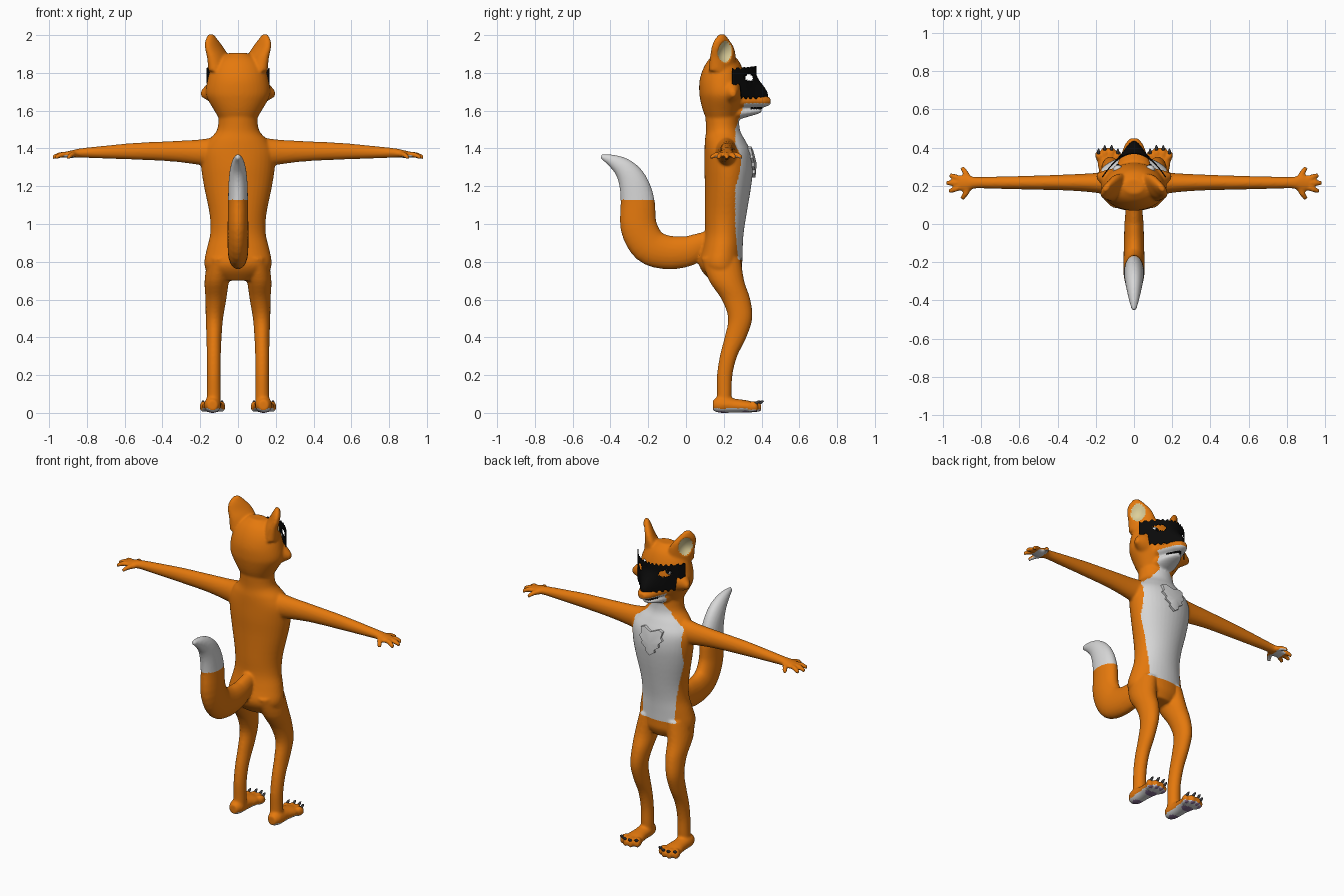
import bpy, bmesh, math
from mathutils import Vector

if "Cube" in bpy.data.objects:
    bpy.data.objects.remove(bpy.data.objects["Cube"])

def mat(name, r, g, b):
    m = bpy.data.materials.new(name)
    m.diffuse_color = (r, g, b, 1)
    m.use_nodes = True
    m.node_tree.nodes["Principled BSDF"].inputs["Base Color"].default_value = m.diffuse_color
    return m

ORANGE = mat("orange_fur", 0.78, 0.19, 0.004)
WHITE = mat("white_fur", 0.68, 0.68, 0.68)
CREAM = mat("cream_inner_ear", 0.72, 0.62, 0.32)
BLACK = mat("black", 0.003, 0.003, 0.003)
PURPLE = mat("purple_pad", 0.25, 0.16, 0.30)
CLAW = mat("dark_claw", 0.05, 0.05, 0.055)
X, Y, Z = Vector((1, 0, 0)), Vector((0, 1, 0)), Vector((0, 0, 1))

def finish(bm, name, *mats, angle=50):
    bmesh.ops.recalc_face_normals(bm, faces=bm.faces)
    me = bpy.data.meshes.new(name)
    bm.to_mesh(me)
    bm.free()
    ob = bpy.data.objects.new(name, me)
    bpy.context.collection.objects.link(ob)
    for m in mats:
        me.materials.append(m)
    for p in me.polygons:
        p.use_smooth = True
    return ob

def spline(rings, sub):
    """Smoothly interpolate ring tuples (Catmull-Rom)."""
    out = []
    k = len(rings)
    for i in range(k - 1):
        a, b, c, d = (rings[max(0, min(k - 1, j))] for j in (i - 1, i, i + 1, i + 2))
        for t in (s / sub for s in range(sub)):
            out.append([0.5 * (2 * q + (r - p) * t + (2 * p - 5 * q + 4 * r - w) * t * t
                        + (3 * q - p - 3 * r + w) * t ** 3) for p, q, r, w in zip(a, b, c, d)])
    return out + [list(rings[-1])]

def loft(bm, rings, u, v=None, n=24, sub=4):
    """Closed tube through elliptical rings (x, y, z, radius_u, radius_v)."""
    pts = spline(rings, sub)
    loops = []
    for i, (x, y, z, ru, rv) in enumerate(pts):
        tan = Vector(pts[min(i + 1, len(pts) - 1)][:3]) - Vector(pts[max(i - 1, 0)][:3])
        vv = v or tan.cross(u).normalized()
        loops.append([bm.verts.new(Vector((x, y, z)) + u * ru * math.cos(a) + vv * rv * math.sin(a))
                      for a in (math.tau * j / n for j in range(n))])
    for a, b in zip(loops, loops[1:]):
        for j in range(n):
            bm.faces.new((a[j], a[(j + 1) % n], b[(j + 1) % n], b[j]))
    bm.faces.new(loops[0])
    bm.faces.new(loops[-1])

def column(bm, prof):
    """Upright loft from (z, half width, back y, front y)."""
    loft(bm, [(0, (b + f) / 2, z, w, (f - b) / 2) for z, w, b, f in prof], X, Y, 40)

bm = bmesh.new()
# torso and neck
column(bm, [(.70, .10, .13, .27), (.75, .165, .085, .295), (.80, .178, .068, .298), (.87, .165, .085, .30),
            (.95, .147, .10, .305), (1.05, .15, .10, .32), (1.2, .18, .10, .345), (1.3, .195, .097, .355),
            (1.38, .195, .098, .345), (1.44, .16, .10, .315), (1.5, .11, .106, .285), (1.6, .103, .10, .28)])
# head
column(bm, [(1.54, .09, .115, .26), (1.60, .125, .09, .29), (1.66, .16, .075, .315), (1.70, .17, .07, .32),
            (1.76, .162, .072, .315), (1.82, .145, .09, .30), (1.87, .11, .12, .275), (1.905, .05, .16, .235)])
# muzzle and lower jaw
loft(bm, [(0, .24, 1.655, .11, .06), (0, .32, 1.652, .085, .045), (0, .38, 1.651, .062, .036),
          (0, .42, 1.650, .045, .030), (0, .447, 1.650, .022, .018)], X, Z)
loft(bm, [(0, .24, 1.585, .08, .045), (0, .33, 1.594, .058, .026), (0, .375, 1.597, .038, .016),
          (0, .40, 1.60, .02, .009)], X, Z)
# tail
loft(bm, [(0, .14, .92, .04, .05), (0, .06, .88, .045, .07), (0, 0, .855, .05, .082), (0, -.1, .85, .053, .09),
          (0, -.195, .885, .055, .097), (0, -.25, .985, .055, .097), (0, -.256, 1.12, .053, .09),
          (0, -.28, 1.22, .05, .077), (0, -.325, 1.29, .042, .058), (0, -.39, 1.335, .028, .034),
          (0, -.45, 1.357, .012, .012)], X)

toes = [(-.048, .38), (-.017, .398), (.017, .398), (.048, .38)]
EAR = {}
for s in (1, -1):
    # ear
    u, v = Vector((-.6 * s, .8, 0)), Vector((.8 * s, .6, 0))
    EAR[s] = (u, v)
    loft(bm, [(.095 * s, .19, 1.81, .08, .05), (.105 * s, .195, 1.88, .08, .042), (.124 * s, .195, 1.93, .072, .032),
              (.138 * s, .19, 1.97, .05, .024), (.143 * s, .19, 2.004, .018, .012)], u, v)
    # cheek tuft
    loft(bm, [(.11 * s, .22, 1.70, .07, .075), (.155 * s, .235, 1.70, .045, .05),
              (.195 * s, .25, 1.69, .014, .016)], Y, Z)
    # arm and palm
    loft(bm, [(.10 * s, .21, 1.38, .07, .085), (.2 * s, .215, 1.38, .052, .068), (.35 * s, .217, 1.385, .042, .054),
              (.55 * s, .216, 1.385, .036, .044), (.72 * s, .216, 1.38, .032, .033), (.83 * s, .216, 1.376, .03, .025),
              (.88 * s, .214, 1.37, .044, .02), (.92 * s, .213, 1.366, .036, .015)], Y, Z)
    # fingers
    for x0, y0, x1, y1 in [(.86, .235, .90, .297), (.90, .235, .965, .256), (.90, .215, .982, .214),
                           (.90, .195, .968, .17), (.86, .19, .90, .13)]:
        xm, ym = (x0 + x1) / 2, (y0 + y1) / 2
        loft(bm, [(x0 * s, y0, 1.366, .014, .014), (xm * s, ym, 1.367, .015, .015),
                  (x1 * s, y1, 1.352, .012, .012)], Z, n=12)
    # leg
    loft(bm, [(x * s, y, z, a, b) for z, x, y, a, b in [
        (.82, .09, .185, .07, .105), (.7, .112, .215, .065, .093), (.6, .117, .265, .055, .076),
        (.5, .125, .287, .046, .064), (.4, .127, .262, .04, .058), (.3, .128, .225, .037, .046),
        (.2, .128, .205, .036, .041), (.1, .128, .203, .037, .039), (.04, .13, .2, .038, .04)]], X, Y)
    # foot
    loft(bm, [(.135 * s, y, z, a, b) for y, z, a, b in [
        (.142, .04, .026, .028), (.18, .043, .044, .043), (.26, .038, .046, .037),
        (.32, .034, .056, .033), (.365, .03, .05, .026)]], X, Z)
    for dx, ty in toes:
        loft(bm, [((.135 + dx * .8) * s, .33, .03, .02, .024), ((.135 + dx) * s, ty - .025, .034, .02, .03),
                  ((.135 + dx * 1.05) * s, ty, .028, .015, .02)], X, Z, n=14)

# fuse everything into one smooth skin
raw = finish(bm, "body_source")
r = raw.modifiers.new("fuse", 'REMESH')
r.mode, r.voxel_size = 'VOXEL', 0.0072
sm = raw.modifiers.new("soften", 'SMOOTH')
sm.factor, sm.iterations = 0.5, 6
me = bpy.data.meshes.new_from_object(raw.evaluated_get(bpy.context.evaluated_depsgraph_get()))
bpy.data.objects.remove(raw)
bm = bmesh.new()
bm.from_mesh(me)
bm.normal_update()

# hollow the ears
hollow = set()
for vert in bm.verts:
    p = vert.co
    if p.z > 1.85:
        s = 1 if p.x > 0 else -1
        u, v = EAR[s]
        w = (p - Vector((.125 * s, .193, 0))).dot(u)
        d = (w / .047) ** 2 + ((p.z - 1.912) / .06) ** 2
        if d < 1 and vert.normal.dot(v) > .3:
            hollow.add(vert)
            vert.co = p - v * .026 * (1 - d)

def colour(f):
    """Material slot: 0 orange, 1 white, 2 cream, 3 black, 4 purple."""
    p, n = f.calc_center_median(), f.normal
    ax = abs(p.x)
    if all(v in hollow for v in f.verts):
        return 2
    if p.y < -.1 and p.z > 1.13:
        return 1
    if p.y > .345 and 1.607 < p.z < 1.619:
        return 3
    if ax < .17 and .81 < p.z < 1.64 and p.y > .26 + max(0, p.z - 1.5) * .35 + max(0, 1 - p.z) * .08:
        return 1
    if .865 < ax < .925 and n.z < -.5:
        return 1
    if p.z < .03 and n.z < -.45:
        dx = ax - .135
        ball = (dx / .04) ** 2 + ((p.y - .315) / .025) ** 2 < 1
        heel = (dx / .026) ** 2 + ((p.y - .19) / .028) ** 2 < 1
        toe = any((dx - a) ** 2 + (p.y - b + .014) ** 2 < .013 ** 2 for a, b in toes)
        return 4 if ball or heel or toe else 1
    return 0

for f in bm.faces:
    f.material_index = colour(f)
finish(bm, "body", ORANGE, WHITE, CREAM, BLACK, PURPLE)

# claws
bm = bmesh.new()
for s in (1, -1):
    for dx, ty in toes:
        x = (.135 + dx * 1.05) * s
        loft(bm, [(x, ty - .015, .046, .009, .009), (x, ty + .004, .060, .007, .007),
                  (x, ty + .016, .062, .001, .001)], X, n=10, sub=2)
finish(bm, "claws", CLAW)

# mask: curved sheet with ragged edges and eye holes
bm = bmesh.new()
NX, NZ = 56, 22
grid = []
for i in range(NX + 1):
    x = -.168 + .336 * i / NX
    jag = .005 * (-1) ** (i // 2)
    top = 1.832 - .01 * abs(x) / .168 + jag
    low = (1.738 if abs(x) > .137 else 1.668) + jag
    col = []
    for j in range(NZ + 1):
        z = low + (top - low) * j / NZ
        t = max(0, min(1, (1.80 - z) / .12))
        y = .372 - .125 * (x / .168) ** 2 + .062 * t * t * (3 - 2 * t) * math.exp(-(x / .055) ** 2)
        col.append(bm.verts.new((x, y, z)))
    grid.append(col)
for i in range(NX):
    for j in range(NZ):
        q = (grid[i][j], grid[i + 1][j], grid[i + 1][j + 1], grid[i][j + 1])
        c = sum((v.co for v in q), Vector()) / 4
        if ((abs(c.x) - .088) / .03) ** 2 + ((c.z - 1.775) / .021) ** 2 > 1:
            bm.faces.new(q)
mask = finish(bm, "mask", BLACK)
mask.modifiers.new("thickness", 'SOLIDIFY').thickness = 0.006

# eyes and pupils
for name, m, rad, y in (("eyes", WHITE, .026, .283), ("pupils", BLACK, .012, .302)):
    bm = bmesh.new()
    for s in (1, -1):
        ball = bmesh.ops.create_uvsphere(bm, u_segments=16, v_segments=10, radius=rad)
        bmesh.ops.translate(bm, verts=ball["verts"], vec=(.084 * s, y, 1.775))
    finish(bm, name, m)

# ragged chest tuft
half = [(.05, 1.41), (.075, 1.40), (.068, 1.365), (.08, 1.35), (.056, 1.325), (.06, 1.305), (.03, 1.285), (.032, 1.268)]
outline = [(0, 1.39)] + half + [(0, 1.245)] + [(-x, z) for x, z in reversed(half)]
bm = bmesh.new()
front = [bm.verts.new((x, .368 - .12 * abs(x) - .2 * max(0, z - 1.33), z)) for x, z in outline]
back = [bm.verts.new((x, .31, z)) for x, z in outline]
mid = bm.verts.new((0, .374, 1.32))
for i in range(len(outline)):
    j = (i + 1) % len(outline)
    bm.faces.new((front[i], front[j], mid))
    bm.faces.new((front[i], back[i], back[j], front[j]))
bm.faces.new(back)
tuft = finish(bm, "chest_tuft", WHITE)
bpy.context.view_layer.objects.active = tuft
tuft.select_set(True)
bpy.ops.object.shade_smooth_by_angle(angle=math.radians(40))
